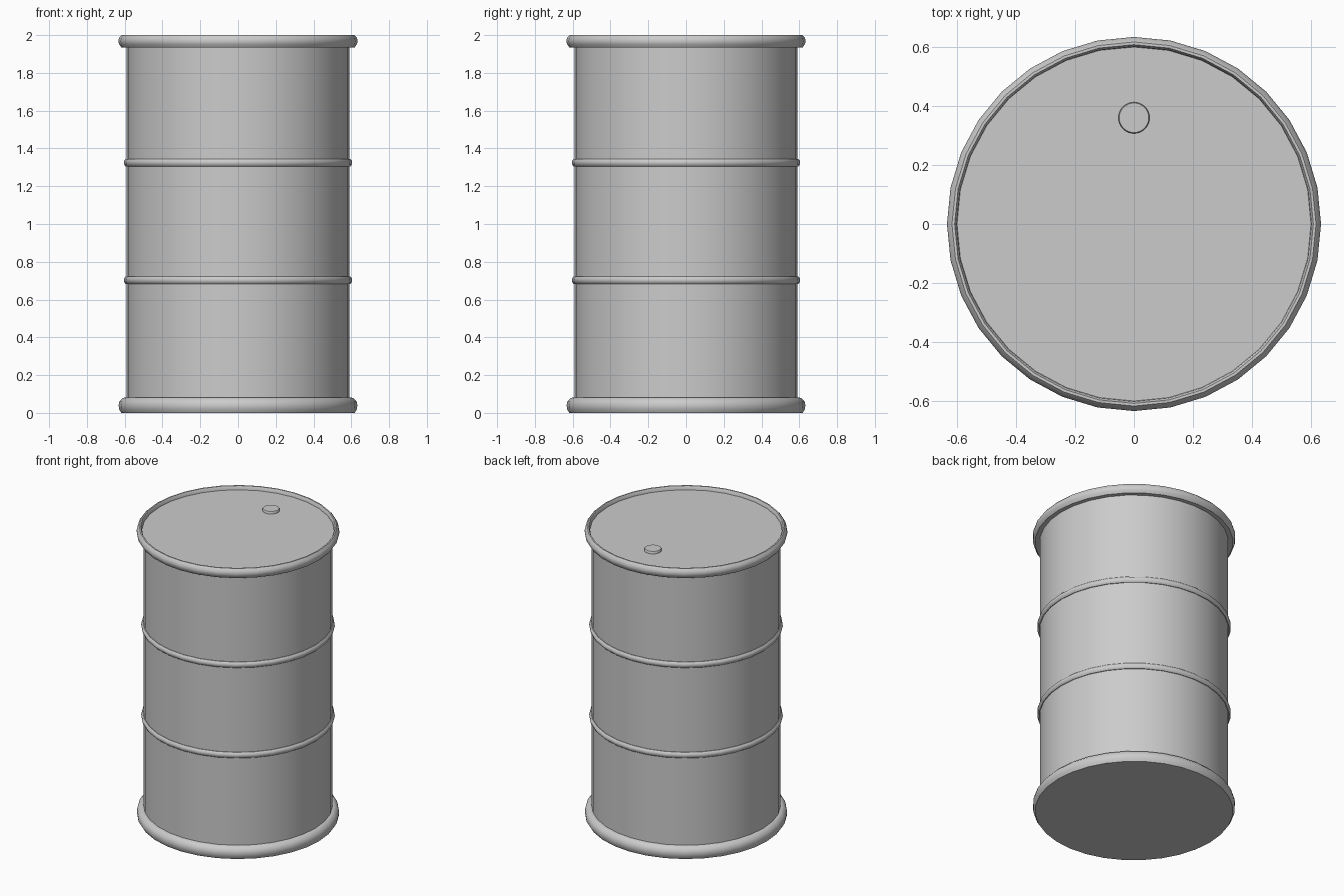
import bpy
import bmesh
import math
from mathutils import Matrix, Vector

cube = bpy.data.objects.get("Cube")
if cube:
    bpy.data.objects.remove(cube, do_unlink=True)

# One painted steel colour
steel = bpy.data.materials.new("grey_steel")
steel.use_nodes = True
colour = (0.6, 0.6, 0.6, 1)
steel.diffuse_color = colour
steel.node_tree.nodes["Principled BSDF"].inputs["Base Color"].default_value = colour


def lathe(name, profile, sides=32, closed=False, centre=(0, 0, 0)):
    """Spin a (radius, height) profile; open profiles get flat end caps."""
    bm = bmesh.new()
    rings = []
    for r, z in profile:
        rings.append([bm.verts.new(Matrix.Rotation(math.tau * i / sides, 3, 'Z') @ Vector((r, 0, z)))
                      for i in range(sides)])
    pairs = list(zip(rings, rings[1:]))
    if closed:
        pairs.append((rings[-1], rings[0]))
    else:
        bm.faces.new(rings[0][::-1])
        bm.faces.new(rings[-1])
    for low, high in pairs:
        for i in range(sides):
            j = (i + 1) % sides
            bm.faces.new((low[i], low[j], high[j], high[i]))
    bmesh.ops.recalc_face_normals(bm, faces=bm.faces)
    mesh = bpy.data.meshes.new(name)
    bm.to_mesh(mesh)
    bm.free()
    mesh.materials.append(steel)
    obj = bpy.data.objects.new(name, mesh)
    obj.location = centre
    bpy.context.collection.objects.link(obj)
    bpy.ops.object.select_all(action='DESELECT')
    obj.select_set(True)
    bpy.context.view_layer.objects.active = obj
    bpy.ops.object.shade_smooth_by_angle(angle=math.radians(40))
    return obj


# Drum shell with its recessed lid
lathe("drum_body", [(0.59, 0.01), (0.59, 1.975)])

# Base with rounded bottom rim
lathe("bottom_rim", [(0.618, 0), (0.63, 0.02), (0.632, 0.04), (0.628, 0.06),
                     (0.612, 0.077), (0.6, 0.082), (0.585, 0.082)])

# Rolled top rim standing above the lid
lathe("top_rim", [(0.58, 1.935), (0.618, 1.935), (0.63, 1.952), (0.634, 1.968),
                  (0.63, 1.985), (0.617, 2.0), (0.608, 2.0), (0.602, 1.99),
                  (0.6, 1.975), (0.58, 1.975)], closed=True)

# Two rolling hoops
for name, height in (("lower_hoop", 0.703), ("upper_hoop", 1.325)):
    lathe(name, [(0.58, -0.02), (0.594, -0.02), (0.602, -0.012), (0.605, 0),
                 (0.602, 0.012), (0.594, 0.02), (0.58, 0.02)],
          closed=True, centre=(0, 0, height))

# Bung cap near the back of the lid
lathe("bung_cap", [(0.053, 0), (0.053, 0.013), (0.05, 0.017)],
      centre=(0, 0.36, 1.974))
